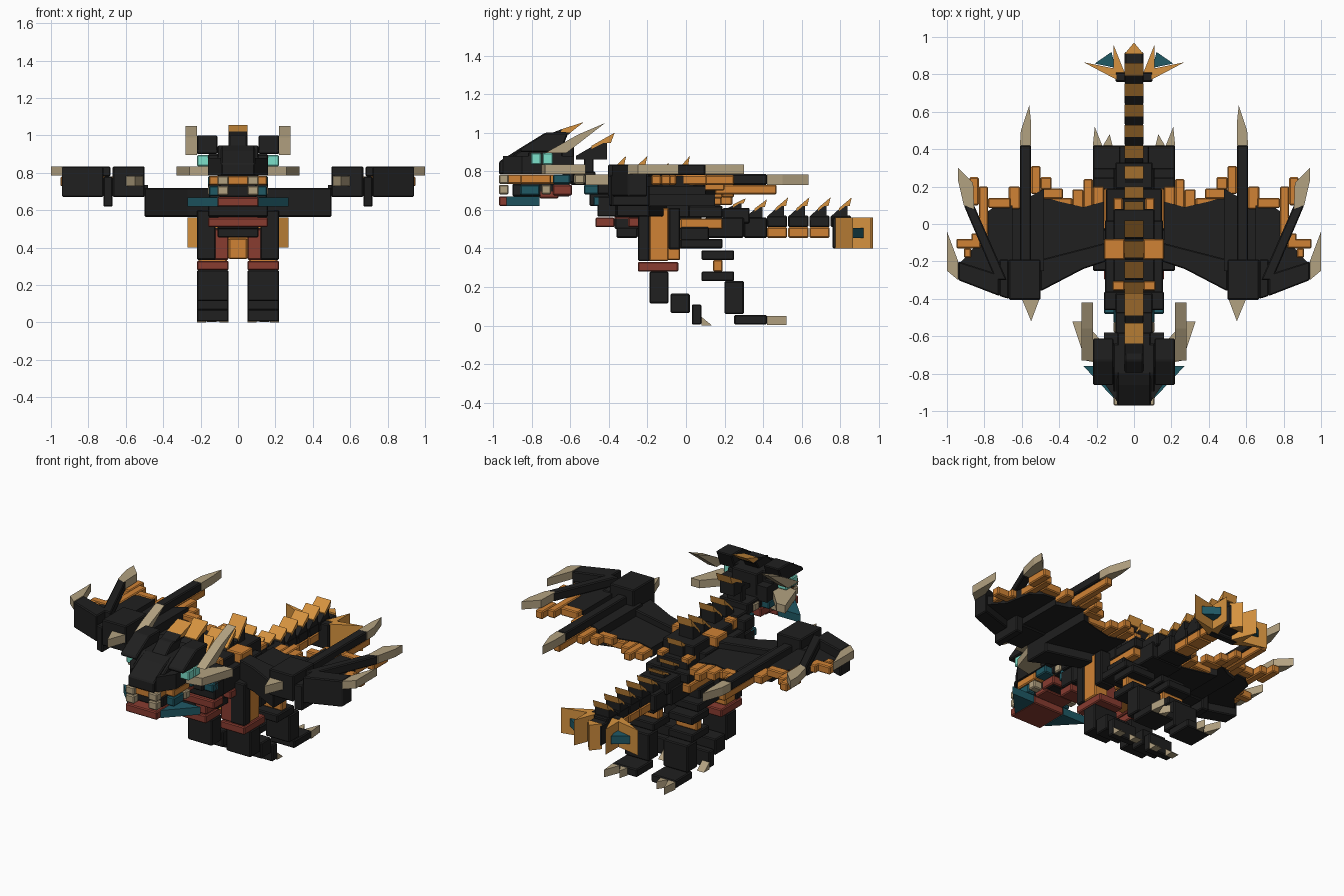
import bpy, bmesh
from mathutils import Vector

COLOURS = {
    "black": (0.014, 0.014, 0.014), "orange": (0.63, 0.225, 0.035),
    "gold": (0.67, 0.29, 0.05), "red": (0.25, 0.045, 0.03),
    "teal": (0.014, 0.10, 0.13), "cyan": (0.20, 0.75, 0.60),
    "bone": (0.45, 0.36, 0.22),
}
MATS = {}
for n, c in COLOURS.items():
    MATS[n] = bpy.data.materials.new(n)
    MATS[n].diffuse_color = (*c, 1)


def finish(bm, name, mat, mirror, bevel):
    if mirror:
        geo = bmesh.ops.duplicate(bm, geom=bm.verts[:] + bm.edges[:] + bm.faces[:])["geom"]
        for v in geo:
            if isinstance(v, bmesh.types.BMVert):
                v.co.x = -v.co.x
    bmesh.ops.recalc_face_normals(bm, faces=bm.faces[:])
    me = bpy.data.meshes.new(name)
    bm.to_mesh(me)
    bm.free()
    me.materials.append(MATS[mat])
    ob = bpy.data.objects.new(name, me)
    bpy.context.collection.objects.link(ob)
    if bevel:
        b = ob.modifiers.new("bevel", 'BEVEL')
        b.width, b.segments = bevel, 1


def boxes(name, mat, items, mirror=False, bevel=0.006):
    """Blocks given as (x0, x1, y0, y1, z0, z1)."""
    bm = bmesh.new()
    for x0, x1, y0, y1, z0, z1 in items:
        vs = bmesh.ops.create_cube(bm, size=1)["verts"]
        for v in vs:
            v.co = ((x0 + x1) / 2 + v.co.x * (x1 - x0), (y0 + y1) / 2 + v.co.y * (y1 - y0),
                    (z0 + z1) / 2 + v.co.z * (z1 - z0))
    finish(bm, name, mat, mirror, bevel)


def prisms(name, mat, axis, items, mirror=False, bevel=0):
    """Outlines extruded along x (yz outline) or z (xy outline): (outline, low, high)."""
    bm = bmesh.new()
    for pts, a, b in items:
        co = lambda p, h: (h, p[0], p[1]) if axis == 'x' else (p[0], p[1], h)
        f = bm.faces.new([bm.verts.new(co(p, a)) for p in pts])
        ex = bmesh.ops.extrude_face_region(bm, geom=[f])["geom"]
        d = Vector(co((0, 0), b - a))
        for v in ex:
            if isinstance(v, bmesh.types.BMVert):
                v.co += d
    finish(bm, name, mat, mirror, bevel)


# --- head ---
prisms("skull", "black", 'x', [
    ([(-.97, .785), (-.97, .85), (-.86, .92), (-.80, .945), (-.58, .945), (-.58, .785)], -.09, .09),
    ([(-.80, .94), (-.73, 1), (-.62, 1), (-.66, .94)], -.05, .05),
    ([(-.90, .785), (-.90, .88), (-.80, .945), (-.64, .945), (-.64, .785)], -.11, .11)], bevel=.006)
prisms("cheek", "black", 'z', [([(.09, -.95), (.16, -.85), (.16, -.58), (.09, -.58)], .785, .88)], True)
boxes("head_side", "black", [(.10, .16, -.82, -.64, .785, .90)], True)
prisms("brow", "black", 'x', [
    ([(-.86, .90), (-.86, .92), (-.73, 1), (-.61, 1), (-.65, .90)], .11, .22)], True, .006)
boxes("eye", "cyan", [(.15, .22, -.805, -.75, .835, .895), (.15, .22, -.745, -.69, .835, .895)], True)
prisms("horn", "bone", 'x', [([(-.73, .895), (-.62, .895), (-.42, 1.05), (-.56, .99)], .22, .28)], True)
prisms("cheek_spike", "bone", 'z', [
    ([(.16, -.75), (.26, -.73), (.33, -.52), (.27, -.52), (.16, -.64)], .785, .835)], True)
prisms("crest_root", "black", 'x', [([(-.72, .99), (-.61, .99), (-.57, 1.025), (-.64, 1.02)], -.049, .049)])
prisms("crest_tip", "gold", 'x', [([(-.65, 1.005), (-.60, 1.0), (-.53, 1.055), (-.64, 1.02)], -.05, .05)])

# --- mouth and jaw ---
boxes("upper_lip", "orange", [(-.10, .10, -.95, -.58, .735, .783)])
boxes("lip_side", "orange", [(.09, .155, -.86, -.70, .735, .783)], True)
boxes("tooth", "bone", [(.05, .11, -.97, -.92, .735, .783), (.05, .11, -.97, -.92, .68, .73),
                        (.10, .16, -.75, -.70, .68, .73), (.05, .11, -.58, -.525, .735, .783)], True)
boxes("jaw_hinge", "teal", [(.08, .16, -.69, -.60, .735, .783), (.10, .155, -.86, -.76, .675, .73)], True)
boxes("lower_jaw", "red", [(-.11, .11, -.97, -.76, .62, .67), (-.11, .11, -.69, -.59, .675, .73),
                           (-.10, .10, -.76, -.66, .66, .70)])
prisms("jaw_frill", "teal", 'z', [([(.11, -.93), (.27, -.76), (.11, -.76)], .62, .668)], True)
boxes("jaw_inside", "black", [(-.10, .10, -.90, -.60, .67, .735)])

# --- neck ---
boxes("neck", "black", [(-.11, .11, -.64, -.58, .74, .82), (-.10, .10, -.60, -.47, .73, .80),
                        (-.05, .05, -.53, -.48, .79, .90), (-.10, .10, -.50, -.37, .62, .76),
                        (-.16, .16, -.46, -.36, .565, .67), (-.16, .16, -.46, -.36, .68, .75),
                        (-.11, .11, -.36, -.25, .455, .51)])
boxes("throat_plate", "teal", [(-.11, .11, -.53, -.43, .68, .73), (-.16, .16, -.48, -.42, .62, .67)])
boxes("neck_side", "orange", [(.05, .115, -.355, -.305, .70, .765)], True)
boxes("chest_plate", "red", [(-.16, .16, -.47, -.37, .51, .56), (-.16, .16, -.30, -.20, .51, .56),
                             (-.11, .11, -.37, -.29, .55, .66)])

# --- body ---
boxes("body", "black", [(-.155, .155, -.37, .02, .56, .69), (-.11, .11, -.37, .08, .50, .745),
                        (-.15, .15, .0, .19, .56, .62), (-.11, .11, .02, .14, .60, .67)])
boxes("haunch_plate", "orange", [(.05, .16, -.19, -.08, .69, .755), (.05, .16, -.03, .19, .50, .555),
                                 (.06, .11, .05, .14, .65, .69)], True)
boxes("belly", "orange", [(-.05, .05, -.16, -.03, .34, .45), (-.10, .10, -.06, .0, .40, .52)])

# --- front legs ---
boxes("thigh", "black", [(.12, .22, -.25, -.19, .335, .60), (.12, .22, -.09, -.03, .395, .61)], True)
boxes("thigh_inner", "red", [(.05, .16, -.245, -.10, .335, .50), (.05, .22, -.25, -.04, .28, .33)], True)
boxes("thigh_stripe", "orange", [(.12, .215, -.19, -.09, .335, .61)], True)
boxes("front_leg", "black", [(.05, .22, -.19, -.09, .115, .28), (.05, .22, -.08, .02, .065, .165),
                             (.05, .22, .03, .08, .005, .11)], True)
prisms("front_claw", "bone", 'x', [([(.08, 0), (.135, 0), (.08, .045)], a, a + .05)
                                   for a in (.05, .17)], True)

# --- back legs ---
boxes("back_leg", "black", [(.05, .22, -.03, .19, .40, .45), (.05, .22, .08, .25, .34, .39),
                            (.05, .22, .08, .25, .23, .28), (.05, .22, .20, .30, .06, .23),
                            (.05, .22, .25, .42, .005, .055), (.09, .18, -.03, .12, .44, .51)], True)
boxes("back_knee", "orange", [(.06, .21, .14, .19, .28, .34)], True)
prisms("back_claw", "bone", 'z', [([(.17, .42), (.22, .42), (.21, .52)], .003, .05),
                                  ([(.115, .42), (.165, .42), (.13, .48)], .003, .05)], True)

# --- tail ---
boxes("tail", "black", [(-.11, .11, .10, .30, .455, .56), (-.10, .10, .19, .33, .53, .61),
                        (-.08, .08, .30, .42, .455, .56)] +
      [(-.05, .05, .42 + i * .11, .525 + i * .11, .51, .57) for i in range(4)])
boxes("tail_underside", "orange", [(-.05, .05, .42 + i * .11, .525 + i * .11, .455, .51) for i in range(3)])
boxes("tail_club", "black", [(-.10, .10, .76, .81, .40, .56), (-.05, .05, .80, .92, .42, .55)])
prisms("tail_blade", "gold", 'z', [
    ([(.09, .77), (.27, .865), (.10, .83)], .40, .56),
    ([(.05, .81), (.11, .81), (.11, .96)], .40, .56)], True)
prisms("tail_tip", "gold", 'z', [([(-.05, .91), (.05, .91), (0, .97)], .40, .56)])
prisms("tail_fin", "teal", 'z', [([(.10, .835), (.21, .858), (.12, .92)], .455, .505)], True)

# --- spines from neck to tail: (y, z, length, height, where the gold starts along the slope) ---
spines = [(-.57, .88, .20, .12, .4), (-.41, .78, .10, .10, .1), (-.30, .78, .10, .10, .1),
          (-.19, .745, .10, .10, .1), (-.08, .76, .10, .12, .1), (.02, .69, .10, .09, .4),
          (.10, .61, .10, .07, .4), (.20, .60, .11, .06, .4), (.31, .565, .11, .09, .4)]
spines += [(.42 + i * .11, .565, .11, .10, .4) for i in range(4)]
prisms("spine_root", "black", 'x', [
    ([(y, z - .02), (y + l * .8, z - .02), (y + l * .8, z + h * .6), (y + l * .7, z + h * .68), (y, z)],
     -.049, .049) for y, z, l, h, s in spines])
prisms("spine_tip", "gold", 'x', [
    ([(y + l * s, z + h * s - .012), (y + l * .7, z + h * .55), (y + l * .9, z + h * .55),
      (y + l, z + h), (y + l * s, z + h * s + .004)], -.05, .05) for y, z, l, h, s in spines])

# --- wings ---
prisms("wing_arm", "black", 'z', [
    ([(.15, -.20), (.27, -.24), (.50, -.36), (.50, -.19), (.15, -.10)], .565, .72),
    ([(.50, -.405), (.67, -.405), (.67, -.19), (.50, -.19)], .67, .835),
    ([(.67, -.40), (.72, -.385), (.72, -.19), (.67, -.19)], .62, .78),
    ([(.72, -.385), (.94, -.30), (.94, -.20), (.72, -.27)], .67, .835)], True, .006)
prisms("wing_skin", "black", 'z', [
    ([(.16, -.20), (.27, -.24), (.50, -.25), (.50, .15), (.40, .12), (.27, .09), (.16, .12)], .62, .68),
    ([(.48, -.25), (.67, -.25), (.67, .10), (.60, .12), (.48, .19)], .68, .735),
    ([(.65, -.25), (.72, -.33), (.94, -.22), (.85, -.12), (.82, .04), (.75, .09), (.65, .10)], .72, .775)],
    True)
prisms("wing_finger", "black", 'z', [
    ([(.55, -.20), (.61, -.20), (.61, .42), (.55, .42)], .73, .785),
    ([(.68, -.30), (.74, -.30), (.91, .10), (.855, .10)], .78, .835)], True, .006)
prisms("wing_claw", "bone", 'z', [
    ([(.55, .42), (.61, .42), (.605, .50), (.56, .635), (.55, .54)], .73, .782),
    ([(.855, .08), (.91, .10), (.94, .23), (.94, .30), (.86, .22)], .785, .835),
    ([(.94, -.30), (1, -.25), (1, -.04), (.94, -.20)], .785, .835),
    ([(.505, -.40), (.60, -.40), (.55, -.52)], .73, .782)], True)

# --- orange trailing edge of the wings ---
boxes("wing_edge", "orange", [
    (.16, .22, .10, .20, .625, .675), (.22, .27, .08, .24, .625, .675), (.27, .33, .08, .185, .625, .675),
    (.33, .46, .08, .14, .625, .675), (.38, .50, .135, .19, .66, .71), (.44, .50, .185, .25, .665, .715),
    (.50, .55, .16, .31, .68, .73), (.555, .60, .15, .47, .68, .73), (.61, .67, .08, .20, .70, .75),
    (.66, .78, .085, .14, .73, .78), (.78, .83, -.07, .20, .73, .78), (.83, .88, .10, .25, .73, .78),
    (.82, .87, -.13, -.05, .73, .78), (.85, .95, -.13, -.08, .73, .78), (.87, .91, -.18, -.13, .73, .78)], True)
